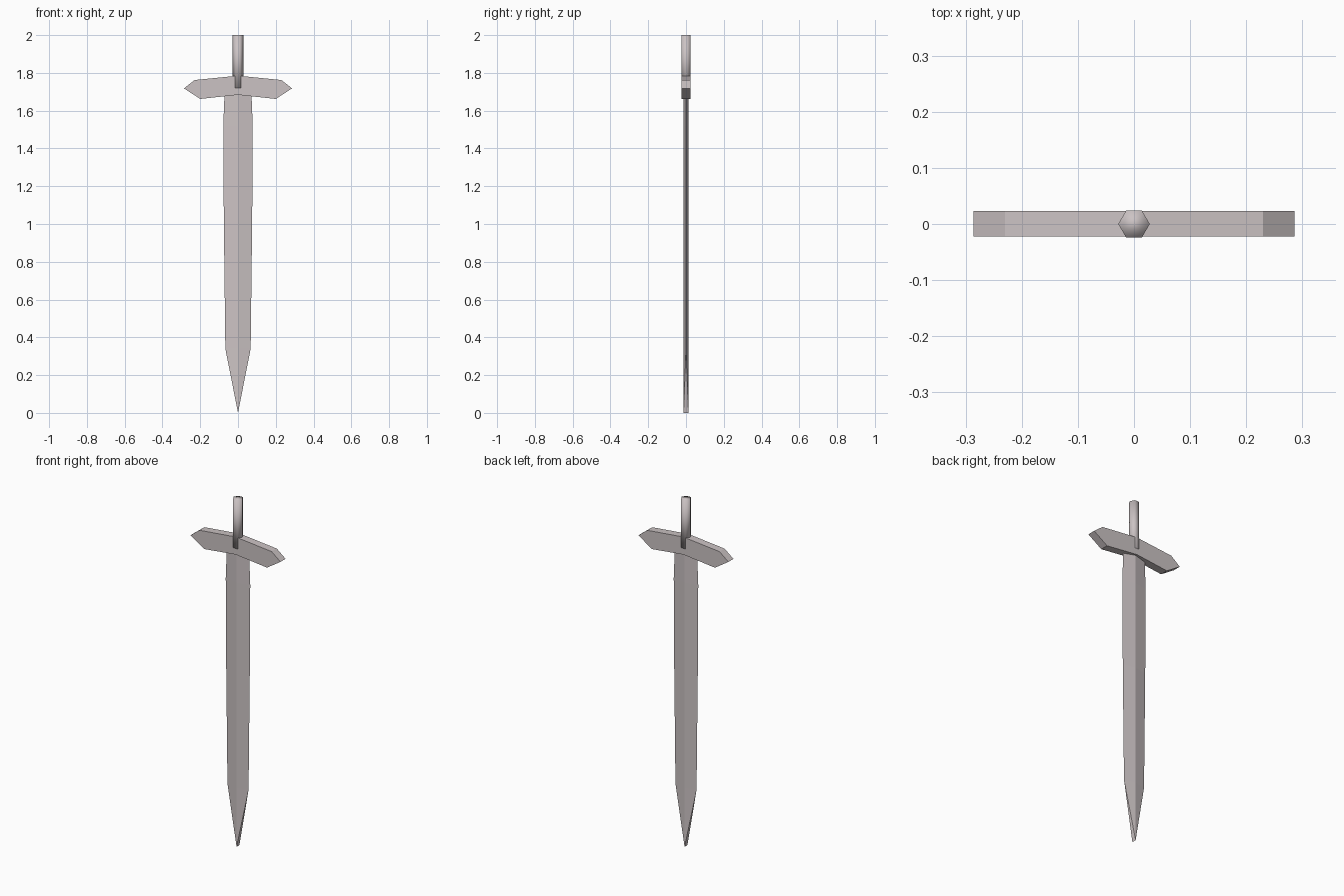
import bpy, bmesh, math

if "Cube" in bpy.data.objects:
    bpy.data.objects.remove(bpy.data.objects["Cube"])

steel = bpy.data.materials.new("warm grey steel")
steel.diffuse_color = (0.60, 0.545, 0.55, 1)
steel.use_nodes = True
steel.node_tree.nodes["Principled BSDF"].inputs["Base Color"].default_value = steel.diffuse_color


def make_object(name, bm):
    bmesh.ops.recalc_face_normals(bm, faces=bm.faces)
    mesh = bpy.data.meshes.new(name)
    bm.to_mesh(mesh)
    bm.free()
    mesh.materials.append(steel)
    obj = bpy.data.objects.new(name, mesh)
    bpy.context.collection.objects.link(obj)
    return obj


# Blade: diamond sections (height, half width) ending in a narrow chisel tip
RIDGE = 0.013
bm = bmesh.new()
rings = []
for z, w in [(1.72, 0.070), (1.52, 0.078), (1.02, 0.075), (0.34, 0.067)]:
    rings.append([bm.verts.new(p) for p in
                  [(w, 0, z), (0, RIDGE, z), (-w, 0, z), (0, -RIDGE, z)]])
bm.faces.new(rings[0])
for upper, lower in zip(rings, rings[1:]):
    for i in range(4):
        j = (i + 1) % 4
        bm.faces.new([upper[i], upper[j], lower[j], lower[i]])
right, back, left, front = rings[-1]
tip_back = bm.verts.new((0, RIDGE, 0))
tip_front = bm.verts.new((0, -RIDGE, 0))
for side in (right, left):
    bm.faces.new([side, back, tip_back])
    bm.faces.new([side, tip_front, front])
    bm.faces.new([side, tip_back, tip_front])
make_object("blade", bm)

# Crossguard: mirrored outline extruded through its thickness
half = [(0, 1.785), (0.23, 1.762), (0.286, 1.718), (0.20, 1.662), (0, 1.684)]
outline = half + [(-x, z) for x, z in reversed(half[1:-1])]
bm = bmesh.new()
face = bm.faces.new([bm.verts.new((x, -0.0225, z)) for x, z in outline])
extruded = bmesh.ops.extrude_face_region(bm, geom=[face])
bmesh.ops.translate(bm, vec=(0, 0.046, 0),
                    verts=[v for v in extruded["geom"]
                           if isinstance(v, bmesh.types.BMVert)])
make_object("crossguard", bm)

# Handle: smooth six-sided rod sunk into the crossguard
bpy.ops.mesh.primitive_cylinder_add(vertices=6, radius=0.028, depth=0.28,
                                    location=(0, 0, 1.86),
                                    rotation=(0, 0, math.radians(30)))
handle = bpy.context.object
handle.name = "handle"
handle.data.materials.append(steel)
bpy.ops.object.shade_smooth()
